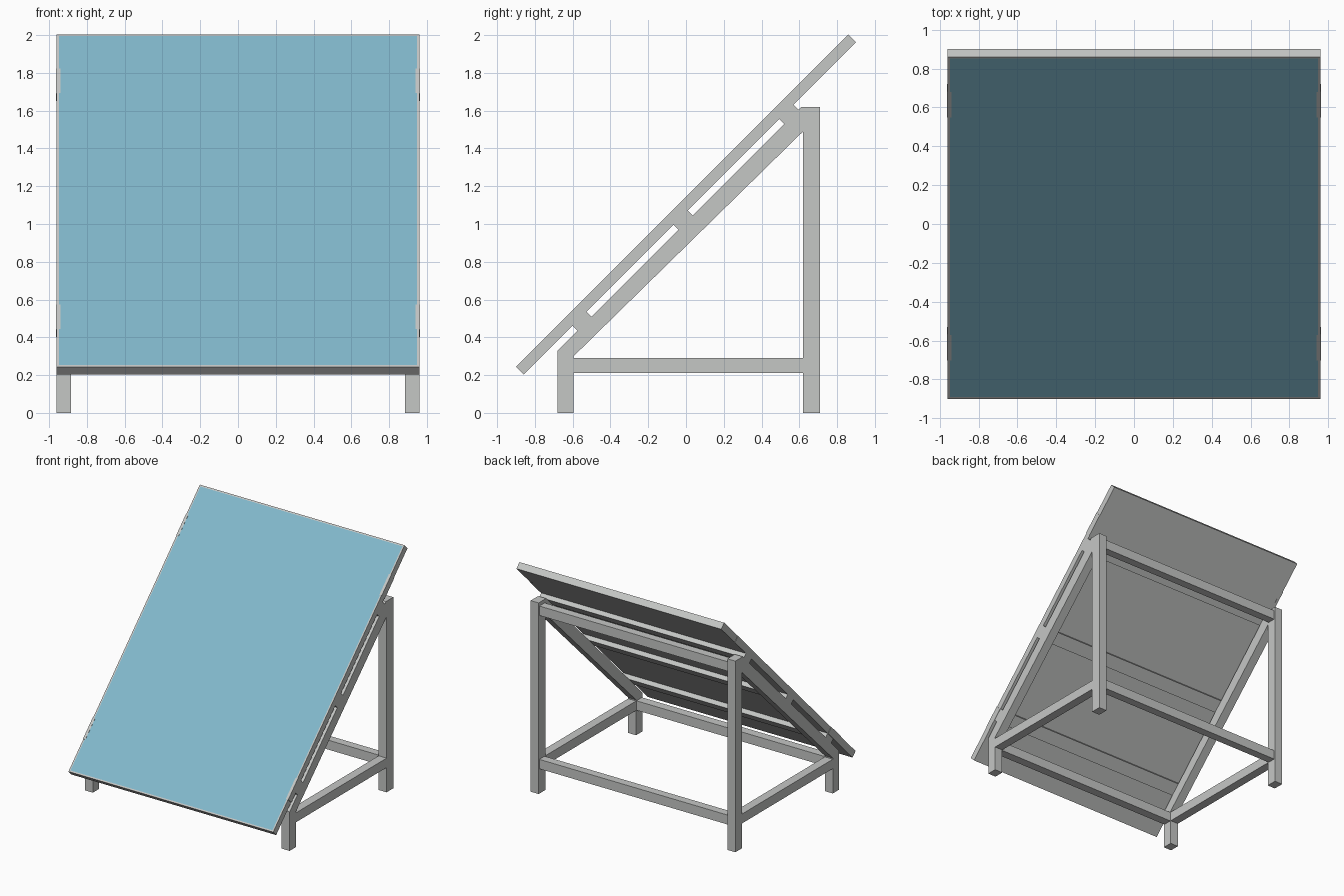
import bpy
import bmesh
from mathutils import Vector

cube = bpy.data.objects.get("Cube")
if cube:
    bpy.data.objects.remove(cube, do_unlink=True)


def make_material(name, rgb):
    mat = bpy.data.materials.new(name)
    mat.use_nodes = True
    mat.diffuse_color = (*rgb, 1)
    mat.node_tree.nodes["Principled BSDF"].inputs["Base Color"].default_value = (*rgb, 1)
    return mat


GREY = make_material("light grey metal", (0.56, 0.57, 0.56))
BLUE = make_material("pale blue glass", (0.22, 0.48, 0.60))


def prism(name, profile, x0, x1, inset=0):
    """Extrude a (y, z) side profile from x0 to x1; optionally inset its sloping top."""
    bm = bmesh.new()
    face = bm.faces.new([bm.verts.new((x0, y, z)) for y, z in profile])
    out = bmesh.ops.extrude_face_region(bm, geom=[face])
    verts = [v for v in out["geom"] if isinstance(v, bmesh.types.BMVert)]
    bmesh.ops.translate(bm, verts=verts, vec=(x1 - x0, 0, 0))
    bmesh.ops.recalc_face_normals(bm, faces=bm.faces)
    if inset:
        top = max(bm.faces, key=lambda f: f.normal.dot(Vector((0, -1, 1))))
        bmesh.ops.inset_region(bm, faces=[top], thickness=inset)
        top.material_index = 1
    mesh = bpy.data.meshes.new(name)
    bm.to_mesh(mesh)
    bm.free()
    mesh.materials.append(GREY)
    mesh.materials.append(BLUE)
    obj = bpy.data.objects.new(name, mesh)
    bpy.context.collection.objects.link(obj)
    return obj


def rect(y0, y1, z0, z1):
    return [(y0, z0), (y1, z0), (y1, z1), (y0, z1)]


def slope_rect(y0, y1, rise, depth):
    """Rectangle on the 45 degree line z = y + rise, with depth upwards across it."""
    d = depth / 2 ** 0.5
    return [(y0, y0 + rise), (y1, y1 + rise), (y1 - d, y1 + rise + d), (y0 - d, y0 + rise + d)]


W = 0.96        # half width
IN = 0.885      # inner side of the legs
BEAM_TOP = 1.01
PANEL_LOW = 1.063

# Tilted panel with a glass face
prism("panel", slope_rect(-0.86, 0.90, PANEL_LOW, 0.057), -W, W, inset=0.018)

# Purlins between the sloping beams and the panel
for label, y in (("lower", -0.575), ("middle", -0.04), ("upper", 0.52)):
    prism(label + "_purlin", slope_rect(y, y + 0.075, BEAM_TOP, 0.038), -W, W)

# Side frames
for side, s in (("left", 1), ("right", -1)):
    a, b = s * IN, s * W
    prism(side + "_front_leg", [(-0.68, 0), (-0.595, 0), (-0.595, 0.415), (-0.68, 0.33)], a, b)
    prism(side + "_back_leg", rect(0.62, 0.71, 0, 1.62), a, b)
    prism(side + "_sloping_beam",
          [(-0.595, 0.30), (0.62, 1.49), (0.62, 1.62), (0.61, 1.62), (-0.595, 0.415)], a, b)
    prism(side + "_bottom_rail", rect(-0.595, 0.62, 0.21, 0.29), a, b)
    # Clamps hugging the panel edges
    for label, y in (("front", -0.66), ("back", 0.59)):
        prism(side + "_" + label + "_clamp",
              slope_rect(y, y + 0.13, PANEL_LOW - 0.001, 0.059), s * 0.94, s * 0.963)

# Cross rails joining the two side frames
prism("front_cross_rail", rect(-0.675, -0.60, 0.21, 0.29), -IN, IN)
prism("back_cross_rail", rect(0.63, 0.70, 0.21, 0.29), -IN, IN)
prism("top_cross_rail", rect(0.63, 0.70, 1.51, 1.59), -IN, IN)
